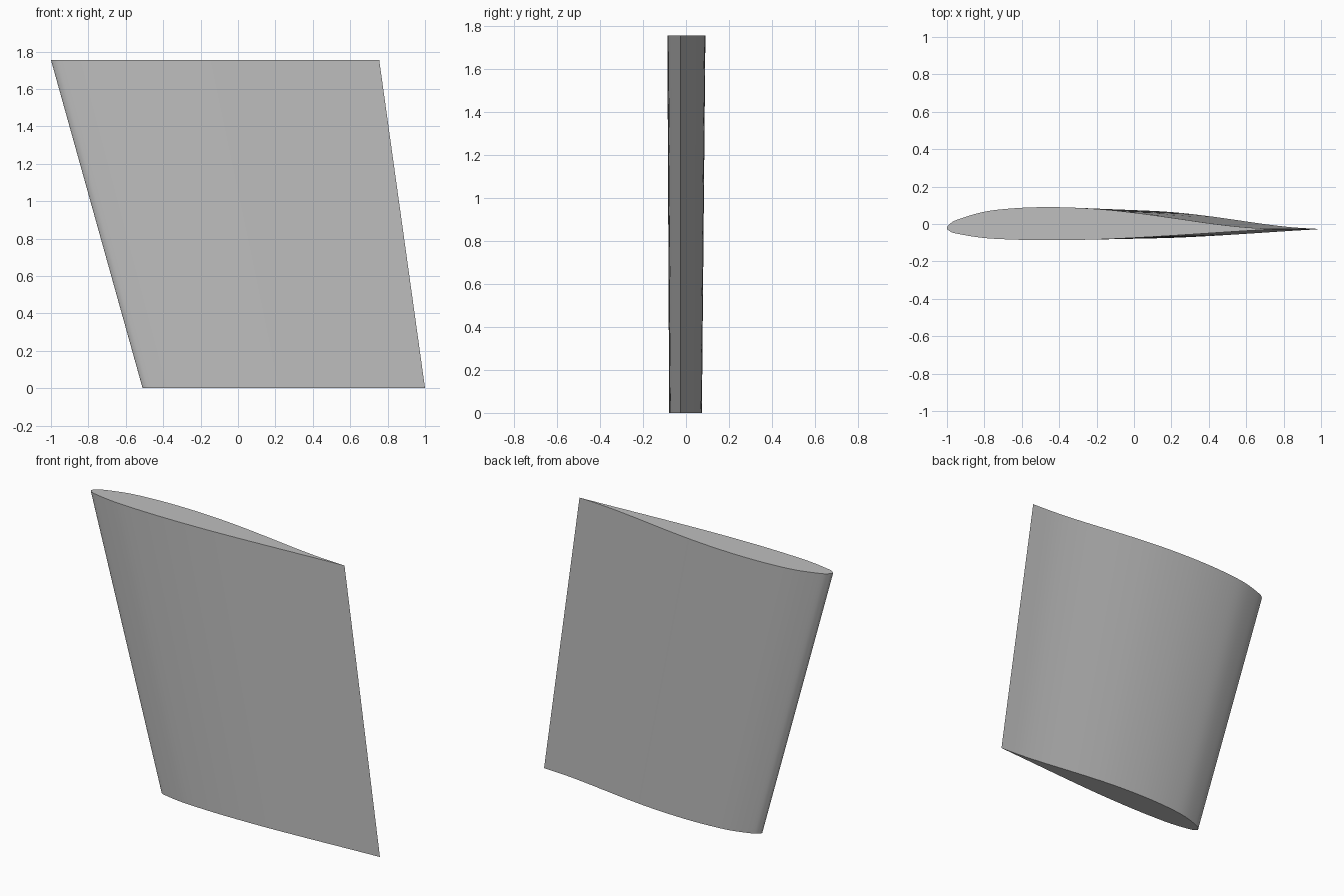
import bpy, bmesh
from mathutils import Vector

cube = bpy.data.objects.get("Cube")
if cube:
    bpy.data.objects.remove(cube)

# Material
grey = bpy.data.materials.new("light_grey")
grey.use_nodes = True
colour = (0.52, 0.52, 0.52, 1)
grey.diffuse_color = colour
grey.node_tree.nodes["Principled BSDF"].inputs["Base Color"].default_value = colour

# Airfoil section for a chord of one: trailing edge, back side, nose, front side
BACK = [(1, 0), (.9, .006), (.8, .0175), (.7, .032), (.6, .046), (.5, .0575),
        (.4, .0645), (.3, .0668), (.2, .063), (.11, .052), (.03, .028), (.0075, .014)]
FRONT = [(.0075, -.006), (.03, -.014), (.11, -.027), (.2, -.032), (.3, -.034),
         (.4, -.033), (.5, -.030), (.6, -.025), (.7, -.019), (.8, -.0125), (.9, -.006), (1, 0)]
knots = [Vector(p) for p in BACK + [(0, .003)] + FRONT]


def smooth_path(pts, steps):
    """Catmull-Rom curve through the points, with the shared end point left off."""
    out = []
    for i in range(len(pts) - 1):
        b, c = pts[i], pts[i + 1]
        a = pts[i - 1] if i else 2 * b - c
        d = pts[i + 2] if i + 2 < len(pts) else 2 * c - b
        for s in range(steps):
            t = s / steps
            out.append(b + (c - a) * t / 2 + (2 * a - 5 * b + 4 * c - d) * t**2 / 2
                       + (3 * b - a - 3 * c + d) * t**3 / 2)
    return out


section = smooth_path(knots, 4)

# Swept, tapered wing panel lofted between root and tip sections
bm = bmesh.new()


def ring(nose_x, tail_x, z):
    chord = tail_x - nose_x
    return [bm.verts.new((nose_x + p.x * chord, p.y * chord - 0.027, z)) for p in section]


root = ring(-0.51, 1.0, 0)
tip = ring(-1.0, 0.755, 1.755)
n = len(root)
for i in range(n):
    j = (i + 1) % n
    bm.faces.new((root[i], root[j], tip[j], tip[i]))
bm.faces.new(tip)
bm.faces.new(root[::-1])
bmesh.ops.recalc_face_normals(bm, faces=bm.faces)

mesh = bpy.data.meshes.new("wing_panel")
bm.to_mesh(mesh)
bm.free()
mesh.materials.append(grey)
wing = bpy.data.objects.new("wing_panel", mesh)
bpy.context.collection.objects.link(wing)
bpy.context.view_layer.objects.active = wing
wing.select_set(True)
bpy.ops.object.shade_smooth_by_angle()
